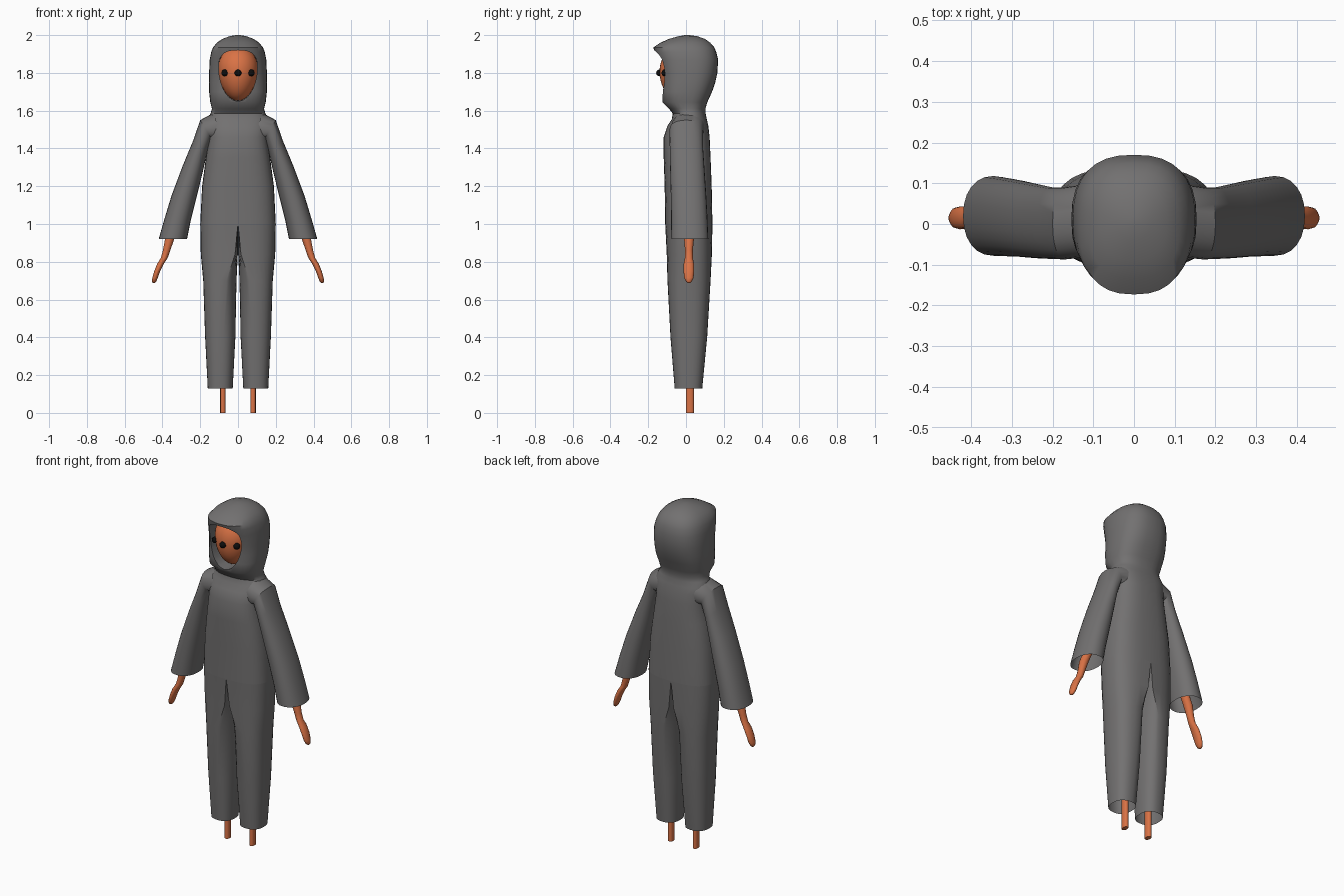
import bpy, math
from mathutils import Vector

if "Cube" in bpy.data.objects:
    bpy.data.objects.remove(bpy.data.objects["Cube"])


def material(name, rgb):
    m = bpy.data.materials.new(name)
    m.diffuse_color = (*rgb, 1)
    m.use_nodes = True
    m.node_tree.nodes["Principled BSDF"].inputs["Base Color"].default_value = m.diffuse_color
    return m


GREY = material("grey_cloth", (0.17, 0.165, 0.165))
SKIN = material("orange_skin", (0.70, 0.17, 0.06))
BLACK = material("black", (0.004, 0.004, 0.004))


def finish(ob, mat, angle=40):
    ob.data.materials.clear()
    ob.data.materials.append(mat)
    bpy.ops.object.select_all(action='DESELECT')
    ob.select_set(True)
    bpy.context.view_layer.objects.active = ob
    bpy.ops.object.shade_smooth_by_angle(angle=math.radians(angle))
    return ob


def loft(name, rings, mat, cap_start=False, cap_end=False, angle=40):
    """Skin a list of equal-length point rings."""
    n = len(rings[0])
    verts = [p for r in rings for p in r]
    faces = [(k * n + i, k * n + (i + 1) % n, (k + 1) * n + (i + 1) % n, (k + 1) * n + i)
             for k in range(len(rings) - 1) for i in range(n)]
    if cap_start:
        faces.append(tuple(reversed(range(n))))
    if cap_end:
        faces.append(tuple(range((len(rings) - 1) * n, len(rings) * n)))
    me = bpy.data.meshes.new(name)
    me.from_pydata(verts, [], faces)
    ob = bpy.data.objects.new(name, me)
    bpy.context.collection.objects.link(ob)
    bpy.ops.object.select_all(action='DESELECT')
    ob.select_set(True)
    bpy.context.view_layer.objects.active = ob
    bpy.ops.object.mode_set(mode='EDIT')
    bpy.ops.mesh.select_all(action='SELECT')
    bpy.ops.mesh.normals_make_consistent(inside=False)
    bpy.ops.object.mode_set(mode='OBJECT')
    return finish(ob, mat, angle)


def power(v, n):
    return math.copysign(abs(v) ** (2 / n), v)


def ring(inner, outer, y0, y1, n=2.0, count=24):
    """Rounded ring spanning two (x, z) points across and y0..y1 in depth."""
    pts = []
    for i in range(count):
        a = 2 * math.pi * i / count - math.pi / 2
        u = (power(math.cos(a), n) + 1) / 2
        v = (power(math.sin(a), n) + 1) / 2
        pts.append(Vector((inner[0] + (outer[0] - inner[0]) * u, y0 + (y1 - y0) * v,
                           inner[1] + (outer[1] - inner[1]) * u)))
    return pts


# Torso and hood: z, half width, front y, back y, roundness
body = [(1.0, .20, -.11, .14, 2.7), (1.2, .19, -.113, .136, 2.7), (1.35, .17, -.118, .13, 2.7),
        (1.46, .155, -.118, .125, 2.7), (1.52, .165, -.098, .118, 2.6), (1.555, .165, -.075, .11, 2.4),
        (1.585, .145, -.07, .104, 2.3), (1.61, .138, -.09, .103, 2.4), (1.645, .147, -.125, .113, 2.6),
        (1.70, .153, -.13, .138, 2.6), (1.75, .154, -.132, .155, 2.5), (1.80, .153, -.136, .166, 2.5),
        (1.87, .15, -.152, .17, 2.5), (1.91, .142, -.166, .16, 2.5), (1.935, .132, -.173, .15, 2.5),
        (1.96, .112, -.135, .128, 2.4), (1.98, .082, -.09, .1, 2.2), (1.994, .045, -.04, .06, 2.0),
        (2.0, .012, -.005, .02, 2.0)]
torso = loft("torso_and_hood", [ring((-w, z), (w, z), f, b, n, 32) for z, w, f, b, n in body],
             GREY, True, True)

# Face opening cut into the hood, narrow towards the chin
outline = []
for i in range(28):
    a = 2 * math.pi * i / 28
    s = math.sin(a)
    if s >= 0:
        outline.append((.102 * power(math.cos(a), 2.7), 1.83 + .09 * power(s, 2.7)))
    else:
        outline.append((.102 * math.cos(a), 1.83 + .18 * s))
cutter = loft("face_opening_cutter", [[(x, y, z) for x, z in outline] for y in (-.35, -.01)],
              GREY, True, True)
cut = torso.modifiers.new("face_opening", 'BOOLEAN')
cut.operation, cut.solver, cut.object = 'DIFFERENCE', 'EXACT', cutter
bpy.context.view_layer.objects.active = torso
bpy.ops.object.modifier_apply(modifier=cut.name)
finish(torso, GREY)
cutter.hide_render = True
cutter.hide_set(True)

# Egg-shaped face inside the hood
bpy.ops.mesh.primitive_uv_sphere_add(segments=32, ring_count=20, radius=1)
face = bpy.context.object
face.name = "face"
for v in face.data.vertices:
    x, y, z = v.co
    taper = 1 + .1 * z
    v.co = (x * .104 * taper, -.03 + y * .11, 1.81 + z * (.13 if z > 0 else .158))
finish(face, SKIN, 60)

# Three eyes in a row
for i, x in enumerate((-.07, 0, .07)):
    y = -.03 - .11 * math.sqrt(1 - (x / .104) ** 2)
    bpy.ops.mesh.primitive_uv_sphere_add(segments=16, ring_count=10, radius=.018, location=(x, y, 1.80))
    bpy.context.object.name = f"eye_{i + 1}"
    finish(bpy.context.object, BLACK, 60)


def leg_ring(z, xin, xout, y0, y1, blend):
    """D-shaped half of the waist, blending into a rounded tube."""
    tube = ring((xin, z), (xout, z), y0, y1, 2.5, 32)
    half = ring((2 * xin - xout, z), (xout, z), y0, y1, 2.7, 32)[:17]
    wall = [Vector((xin, y1 + (y0 - y1) * k / 16, z)) for k in range(1, 16)]
    return [d.lerp(t, blend) for d, t in zip(half + wall, tube)]


trousers = [(1.0, 0, .20, -.11, .14, 0), (.84, .001, .197, -.102, .137, .15), (.70, .008, .184, -.098, .13, .6),
            (.40, .014, .174, -.082, .112, .8), (.13, .028, .16, -.06, .086, .9)]
# Sleeves: inner point, outer point, front y, back y
sleeve = [((.07, 1.42), (.13, 1.588), -.08, .10), ((.14, 1.45), (.20, 1.55), -.087, .09),
          ((.163, 1.38), (.238, 1.44), -.086, .09), ((.188, 1.27), (.292, 1.31), -.084, .098),
          ((.222, 1.13), (.352, 1.15), -.08, .108), ((.25, 1.02), (.39, 1.025), -.079, .114),
          ((.27, .92), (.42, .92), -.078, .118)]
# Arm and hand: z, inner x, outer x, front y, back y
hand = [(1.08, .27, .32, -.01, .042), (.92, .337, .387, -.01, .042), (.86, .358, .398, -.005, .036),
        (.82, .372, .409, -.006, .036), (.79, .392, .428, -.012, .042), (.75, .412, .444, -.013, .043),
        (.715, .424, .454, -.01, .04), (.695, .433, .456, 0, .03), (.688, .441, .451, .01, .022)]


def flip(rings, s):
    return [[(s * p[0], p[1], p[2]) for p in r] for r in rings]


# Paired limbs
for side, s in (("right", 1), ("left", -1)):
    loft(f"trouser_leg_{side}", flip([leg_ring(*t) for t in trousers], s), GREY)
    loft(f"sleeve_{side}", flip([ring(*t, 2.2) for t in sleeve], s), GREY)
    loft(f"hand_{side}", flip([ring((a, z), (b, z), f, k, 2, 14) for z, a, b, f, k in hand], s),
         SKIN, True, True, 60)
    loft(f"foot_{side}", flip([ring((.066, z), (.094, z), 0, .042, 2.4, 12) for z in (0, .45)], s),
         SKIN, True, True)
